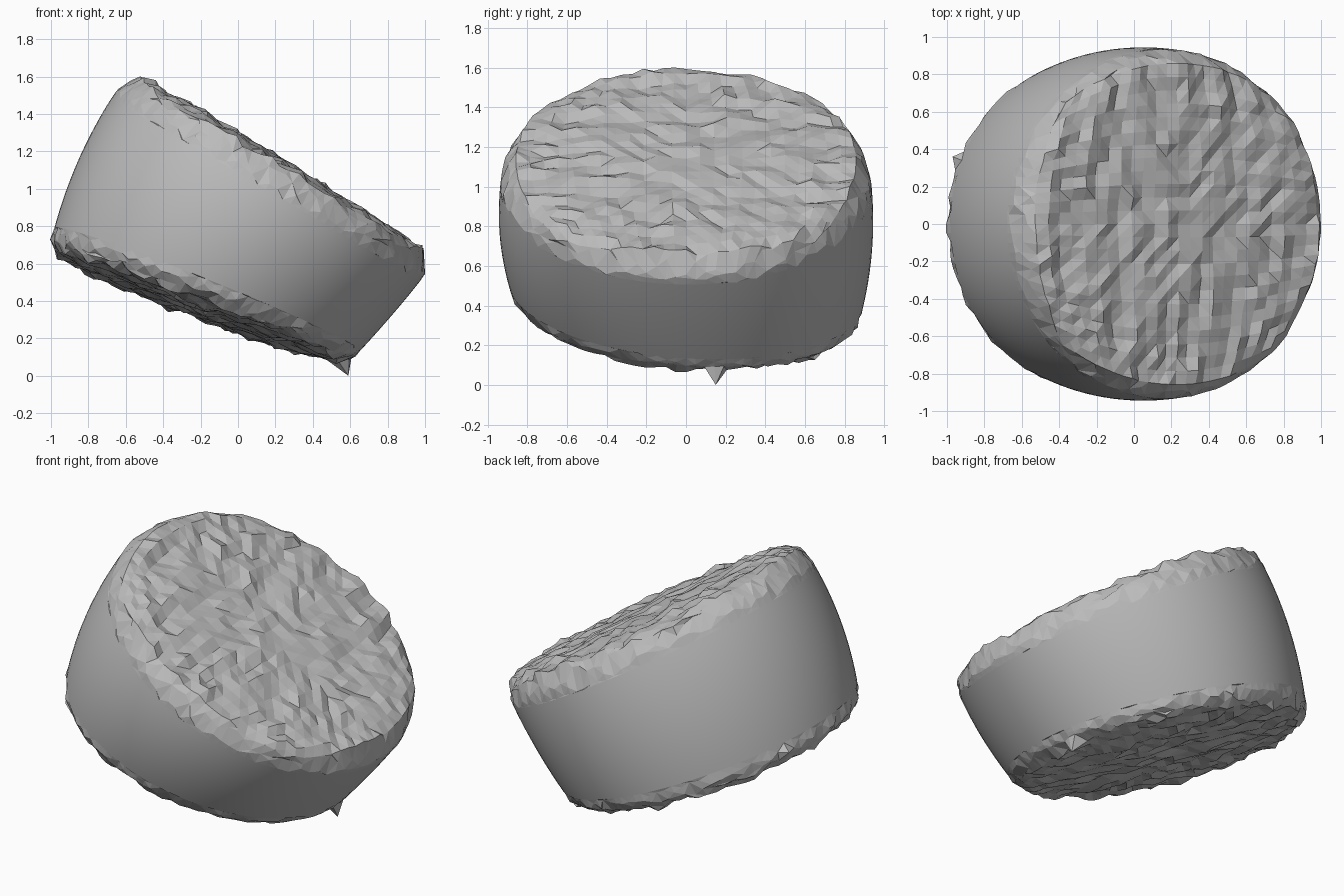
import bpy, bmesh, math, random
from mathutils import Vector, noise

random.seed(7)
cube = bpy.data.objects.get("Cube")
if cube:
    bpy.data.objects.remove(cube, do_unlink=True)

stone = bpy.data.materials.new("plain grey")
stone.use_nodes = True
grey = (0.5, 0.5, 0.5, 1)
stone.diffuse_color = grey
stone.node_tree.nodes["Principled BSDF"].inputs["Base Color"].default_value = grey

CUTS = 25


def through(t, a, b, c):
    """Smooth value passing a, b and c at t = 0, 0.5 and 1."""
    return a * (2 * t - 1) * (t - 1) + b * 4 * t * (1 - t) + c * t * (2 * t - 1)


# Wall outlines at the high and low sides, and its half width
LEFT = [Vector(p) for p in ((-1.0, 0, 0.72), (-0.855, 0, 1.15), (-0.64, 0, 1.54))]
RIGHT = [Vector(p) for p in ((0.62, 0, 0.10), (0.82, 0, 0.32), (1.0, 0, 0.54))]
WIDTH = (0.88, 0.94, 0.93)


def barrel_point(u, v, t):
    """Point on the tilted barrel: disc position u, v and height t."""
    left, right = through(t, *LEFT), through(t, *RIGHT)
    p = left.lerp(right, (u + 1) / 2)
    p.y = v * through(t, *WIDTH)
    # Lower end leans down towards the back
    p.z -= 0.06 * v * (1 - t)
    return p


# Gridded block reshaped into a tilted, bulging disc
bm = bmesh.new()
bmesh.ops.create_cube(bm, size=2)
bmesh.ops.subdivide_edges(bm, edges=bm.edges[:], cuts=CUTS, use_grid_fill=True)
for f in bm.faces:
    f.smooth = abs(f.calc_center_median().z) < 0.85

axis = Vector((0.47, 0, 0.88))
for vert in bm.verts:
    a, b, h = vert.co
    u, v = a * math.sqrt(1 - b * b / 2), b * math.sqrt(1 - a * a / 2)
    r = min(math.hypot(u, v), 1)
    lift = 0
    if abs(h) > 0.999:
        height = 0.10 if h > 0 else 0.05
        if r > 0.99:
            # Chipped edge between wall and end
            chip = random.random()
            u, v = u * (1 - 0.05 * chip), v * (1 - 0.05 * chip)
            lift = h * height * 0.8 * chip
        else:
            # Raised rough end, ridged across the slope
            rise = height * min(1, 0.4 + (1 - r) / 0.12) + 0.025 * (1 - r * r)
            ridge = 0.03 * noise.noise((u * 9, v * 3, h * 5))
            lift = h * rise + ridge + random.uniform(-0.015, 0.015)
    elif abs(h) > 0.9:
        lift = random.uniform(-0.03, 0.03)
    vert.co = barrel_point(u, v, (h + 1) / 2) + axis * lift

# Loose splinters on the lower rim
for tip in ((0.59, 0.15, 0.0), (-0.97, 0.36, 0.70)):
    tip = Vector(tip)
    min(bm.verts, key=lambda w: (w.co - tip).length).co = tip

# Triangulate the rough faces so that each facet stays flat
bmesh.ops.triangulate(bm, faces=[f for f in bm.faces if not f.smooth])
bmesh.ops.recalc_face_normals(bm, faces=bm.faces[:])

mesh = bpy.data.meshes.new("rough_disc")
bm.to_mesh(mesh)
bm.free()
mesh.materials.append(stone)
disc = bpy.data.objects.new("rough_disc", mesh)
bpy.context.collection.objects.link(disc)
